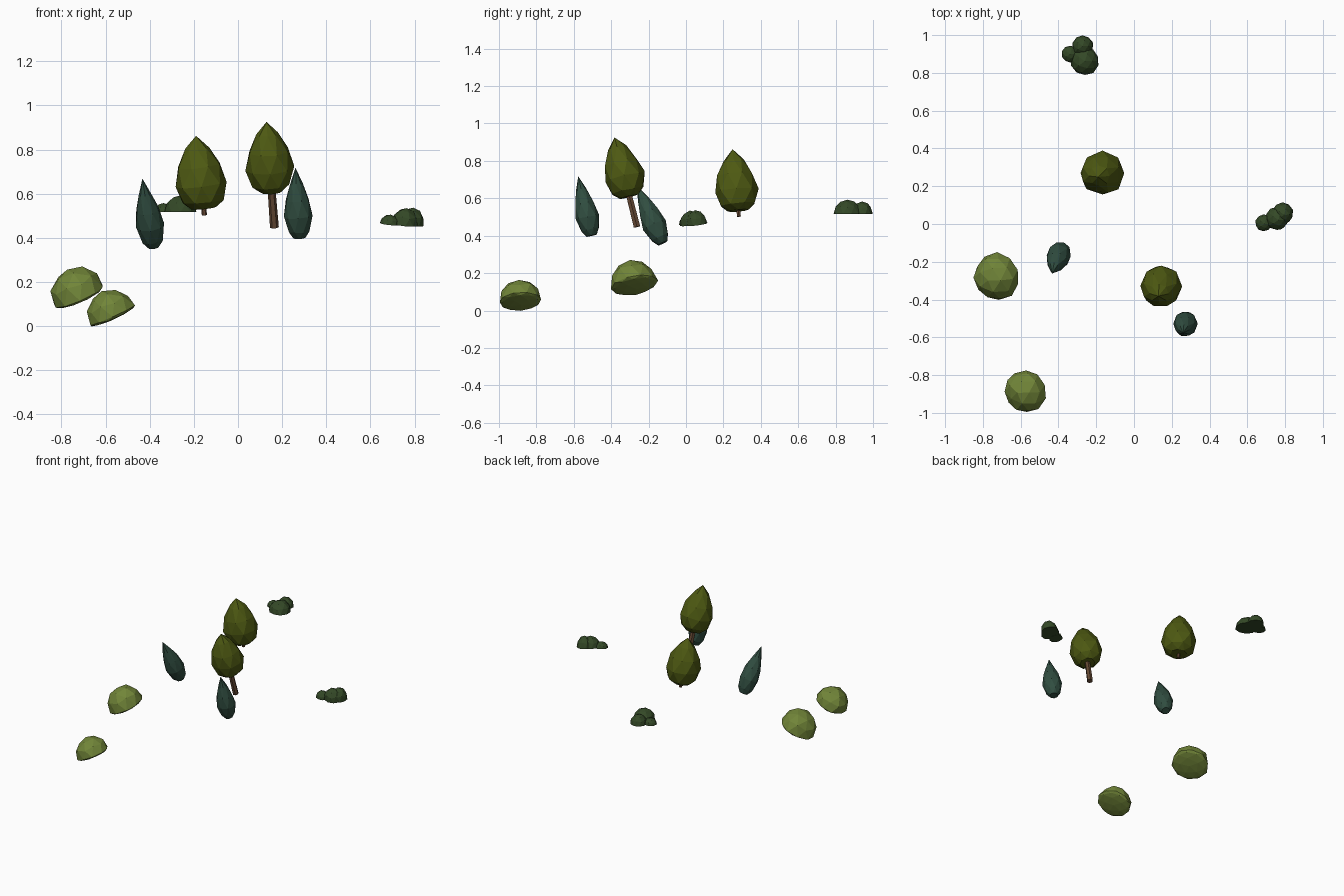
import bpy, bmesh, math, random
from mathutils import Vector, Matrix

if "Cube" in bpy.data.objects:
    bpy.data.objects.remove(bpy.data.objects["Cube"])

random.seed(4)


def material(name, rgb):
    m = bpy.data.materials.new(name)
    m.diffuse_color = (*rgb, 1)
    m.use_nodes = True
    m.node_tree.nodes["Principled BSDF"].inputs["Base Color"].default_value = m.diffuse_color
    return m


OLIVE = material("olive leaves", (0.075, 0.1, 0.006))
LIME = material("light leaves", (0.165, 0.235, 0.04))
TEAL = material("blue green leaves", (0.03, 0.075, 0.052))
DARK = material("dark leaves", (0.034, 0.066, 0.02))
BARK = material("bark", (0.13, 0.066, 0.034))


def finish(name, bm, mat, matrix):
    bmesh.ops.recalc_face_normals(bm, faces=bm.faces)
    me = bpy.data.meshes.new(name)
    bm.to_mesh(me)
    bm.free()
    me.materials.append(mat)
    ob = bpy.data.objects.new(name, me)
    ob.matrix_world = matrix
    bpy.context.collection.objects.link(ob)
    return ob


def aim(origin, direction):
    rot = Vector((0, 0, 1)).rotation_difference(Vector(direction))
    return Matrix.Translation(origin) @ rot.to_matrix().to_4x4()


# Faceted turned shape along an axis; profile is (radius, height 0..1)
def turned(name, base, tip, profile, mat, sides=8, jitter=0.0):
    base, tip = Vector(base), Vector(tip)
    length = (tip - base).length
    bm = bmesh.new()
    rings = []
    for i, (r, t) in enumerate(profile):
        ring = []
        for k in range(sides):
            a = 2 * math.pi * (k + (0.5 * i if jitter else 0)) / sides
            rr = r * (1 + random.uniform(-jitter, jitter))
            zz = t * length + random.uniform(-jitter, jitter) * 0.1 * (0 < i)
            ring.append(bm.verts.new((rr * math.cos(a), rr * math.sin(a), zz)))
        rings.append(ring)
    for lo, hi in zip(rings, rings[1:]):
        for k in range(sides):
            n = (k + 1) % sides
            bm.faces.new((lo[k], lo[n], hi[k]))
            bm.faces.new((lo[n], hi[n], hi[k]))
    bm.faces.new(rings[0])
    if jitter:
        apex = bm.verts.new((0, 0, length))
        for k in range(sides):
            bm.faces.new((rings[-1][k], rings[-1][(k + 1) % sides], apex))
    else:
        bm.faces.new(rings[-1])
    return finish(name, bm, mat, aim(base, tip - base))


# Faceted dome with a nearly flat underside
def dome(name, centre, radius, height, normal, mat, under=0.0, jitter=0.04):
    bm = bmesh.new()
    bmesh.ops.create_icosphere(bm, subdivisions=2, radius=1)
    for v in bm.verts:
        v.co *= 1 + random.uniform(-jitter, jitter)
        rim = abs(v.co.z) < 0.1
        v.co.x *= radius
        v.co.y *= radius
        v.co.z = 0 if rim else v.co.z * (height if v.co.z > 0 else under)
    return finish(name, bm, mat, aim(centre, normal))


CROWN = [(0.055, 0.0), (0.098, 0.1), (0.118, 0.33), (0.1, 0.58), (0.055, 0.83)]
CYPRESS = [(0.028, 0.0), (0.05, 0.1), (0.065, 0.31), (0.054, 0.54), (0.028, 0.78)]

# Broad trees: trunk foot, crown tip, crown start along the axis, trunk radius, crown scale
for label, foot, tip, start, trunk_r, s in [
        ("left", (-0.152, 0.283, 0.502), (-0.19, 0.249, 0.862), 0.09, 0.012, 1.0),
        ("right", (0.165, -0.262, 0.447), (0.129, -0.382, 0.925), 0.34, 0.02, 0.92)]:
    foot, tip = Vector(foot), Vector(tip)
    turned(label + "_trunk", foot, foot.lerp(tip, start + 0.15),
           [(trunk_r, 0), (trunk_r * 0.85, 1)], BARK, sides=6)
    turned(label + "_crown", foot.lerp(tip, start), tip,
           [(r * s, t) for r, t in CROWN], OLIVE, sides=8, jitter=0.04)

# Slim cypress trees
for label, foot, tip in [
        ("left", (-0.383, -0.125, 0.36), (-0.433, -0.262, 0.668)),
        ("front", (0.278, -0.505, 0.4), (0.26, -0.576, 0.717))]:
    turned(label + "_cypress", foot, tip, CYPRESS, TEAL, sides=8, jitter=0.03)

# Light round bushes on the slope
dome("left_bush", (-0.72, -0.275, 0.137), 0.125, 0.135, (-0.45, -0.2, 1), LIME, 0.022)
dome("front_bush", (-0.57, -0.885, 0.05), 0.114, 0.115, (-0.45, -0.08, 1), LIME, 0.02)

# Dark clustered shrubs: blob centre, radius, height
CLUSTERS = {
    "back_shrub": ((0, 0, 1), [
        ((-0.26, 0.862, 0.517), 0.075, 0.076),
        ((-0.272, 0.942, 0.517), 0.057, 0.066),
        ((-0.338, 0.9, 0.517), 0.045, 0.04)]),
    "right_shrub": ((0.1, -0.13, 1), [
        ((0.757, 0.03, 0.46), 0.063, 0.075),
        ((0.787, 0.058, 0.46), 0.057, 0.076),
        ((0.687, 0.006, 0.463), 0.045, 0.042)]),
}
for label, (normal, blobs) in CLUSTERS.items():
    for i, (c, r, h) in enumerate(blobs):
        dome(f"{label}_{i + 1}", c, r, h, normal, DARK, 0.0, 0.03)
